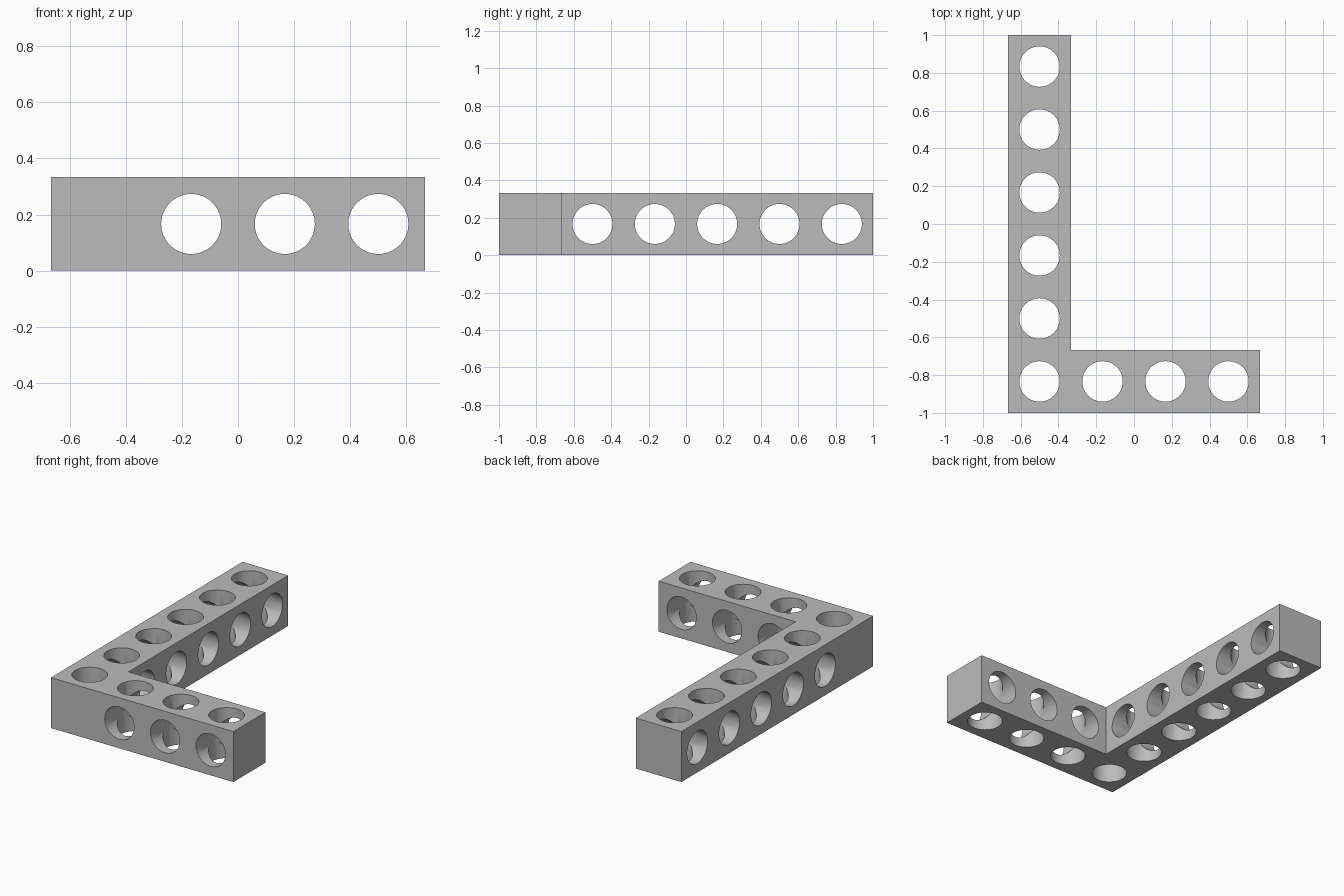
import bpy, bmesh
from math import pi
from mathutils import Matrix, Vector

if "Cube" in bpy.data.objects:
    bpy.data.objects.remove(bpy.data.objects["Cube"])

U = 1 / 3          # one grid unit of the beam
R = 0.107          # hole radius
X0, Y0 = -2 * U, -1.0

grey = bpy.data.materials.new("grey")
grey.use_nodes = True
colour = (0.5, 0.5, 0.5, 1)
grey.diffuse_color = colour
grey.node_tree.nodes["Principled BSDF"].inputs["Base Color"].default_value = colour


def make_object(name, bm):
    bmesh.ops.recalc_face_normals(bm, faces=bm.faces)
    mesh = bpy.data.meshes.new(name)
    bm.to_mesh(mesh)
    bm.free()
    mesh.materials.append(grey)
    obj = bpy.data.objects.new(name, mesh)
    bpy.context.collection.objects.link(obj)
    return obj


def cell(i, j):
    """Centre of a grid cell."""
    return Vector((X0 + (i + 0.5) * U, Y0 + (j + 0.5) * U, U / 2))


def hole_cutter(name, cells, axis):
    """One set of parallel cylinders through the given cells."""
    turn = {"X": Matrix.Rotation(pi / 2, 4, "Y"),
            "Y": Matrix.Rotation(pi / 2, 4, "X"),
            "Z": Matrix.Identity(4)}[axis]
    bm = bmesh.new()
    for i, j in cells:
        bmesh.ops.create_cone(bm, cap_ends=True, segments=64, radius1=R, radius2=R,
                              depth=U * 1.3, matrix=Matrix.Translation(cell(i, j)) @ turn)
    return make_object(name, bm)


# L-shaped beam: six units long, four units wide
bm = bmesh.new()
outline = [(0, 0), (4, 0), (4, 1), (1, 1), (1, 6), (0, 6)]
base = bm.faces.new([bm.verts.new((X0 + x * U, Y0 + y * U, 0)) for x, y in outline])
top = bmesh.ops.extrude_face_region(bm, geom=[base])["geom"]
bmesh.ops.translate(bm, vec=(0, 0, U),
                    verts=[v for v in top if isinstance(v, bmesh.types.BMVert)])
beam = make_object("corner_beam", bm)

# Holes: vertical everywhere, sideways along each arm, none through the corner sides
long_arm = [(0, j) for j in range(1, 6)]
short_arm = [(i, 0) for i in range(1, 4)]
cutters = [hole_cutter("vertical_holes", [(0, 0)] + long_arm + short_arm, "Z"),
           hole_cutter("long_arm_holes", long_arm, "X"),
           hole_cutter("short_arm_holes", short_arm, "Y")]
for cutter in cutters:
    mod = beam.modifiers.new(cutter.name, "BOOLEAN")
    mod.operation = "DIFFERENCE"
    mod.solver = "EXACT"
    mod.object = cutter

# Bake the cuts and drop the cutters
bpy.context.view_layer.update()
evaluated = beam.evaluated_get(bpy.context.evaluated_depsgraph_get())
beam_mesh = bpy.data.meshes.new_from_object(evaluated)
beam.modifiers.clear()
beam.data = beam_mesh
for cutter in cutters:
    bpy.data.objects.remove(cutter)

# Smooth bores, crisp edges
bpy.ops.object.select_all(action="DESELECT")
beam.select_set(True)
bpy.context.view_layer.objects.active = beam
bpy.ops.object.shade_smooth_by_angle(angle=pi / 6)
